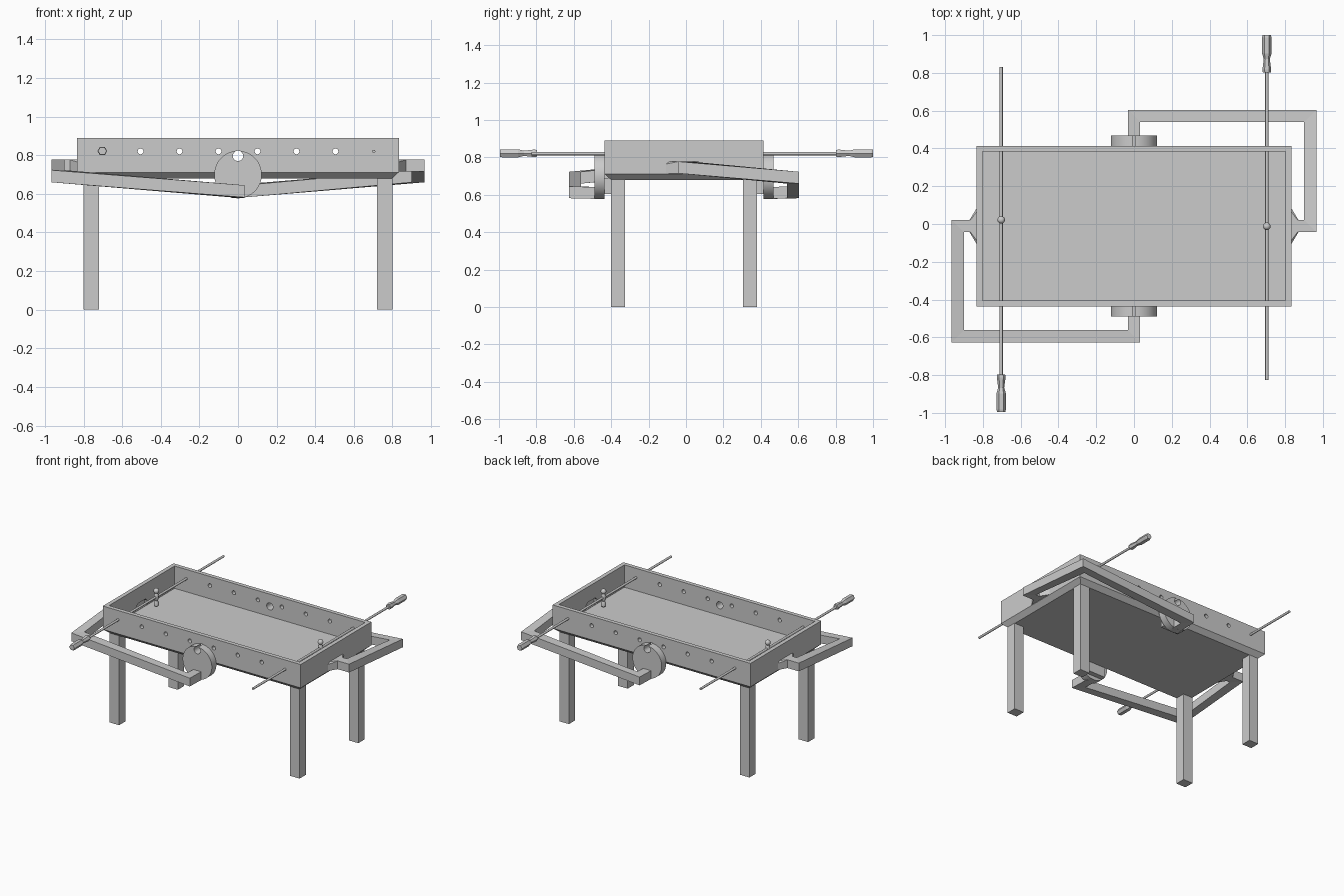
import bpy, bmesh, math

cube = bpy.data.objects.get("Cube")
if cube:
    bpy.data.objects.remove(cube, do_unlink=True)

grey = bpy.data.materials.new("plain_grey")
grey.use_nodes = True
tone = (0.6, 0.6, 0.6, 1)
grey.diffuse_color = tone
grey.node_tree.nodes["Principled BSDF"].inputs["Base Color"].default_value = tone

MID = -0.011     # centre line of the table along y
HX, HY = 0.833, 0.425
AXIS = 0.82      # height of the rods


def loft(name, shells, turn=1, mid=MID, smooth=False):
    """Skin each list of rings and cap its ends; turn=-1 spins the part half way round."""
    bm = bmesh.new()
    for rings in shells:
        loops = [[bm.verts.new((turn * x, turn * y + mid, z)) for x, y, z in r] for r in rings]
        for a, b in zip(loops, loops[1:]):
            n = len(a)
            for i in range(n):
                j = (i + 1) % n
                bm.faces.new((a[i], a[j], b[j], b[i]))
        bm.faces.new(loops[0])
        bm.faces.new(loops[-1])
    bmesh.ops.recalc_face_normals(bm, faces=bm.faces)
    mesh = bpy.data.meshes.new(name)
    bm.to_mesh(mesh)
    bm.free()
    mesh.materials.append(grey)
    obj = bpy.data.objects.new(name, mesh)
    bpy.context.collection.objects.link(obj)
    if smooth:
        shade(obj)
    return obj


def shade(obj):
    bpy.ops.object.select_all(action='DESELECT')
    obj.select_set(True)
    bpy.context.view_layer.objects.active = obj
    bpy.ops.object.shade_smooth_by_angle(angle=math.radians(35))


def rect(hx, hy, z, cx=0, cy=0):
    return [(cx - hx, cy - hy, z), (cx + hx, cy - hy, z), (cx + hx, cy + hy, z), (cx - hx, cy + hy, z)]


def ring_y(x, y, z, r, n):
    """Circle facing along y."""
    return [(x + r * math.cos(t * math.tau / n), y, z + r * math.sin(t * math.tau / n)) for t in range(n)]


def ring_z(x, y, z, r, n=16):
    """Circle facing up."""
    return [(x + r * math.cos(t * math.tau / n), y + r * math.sin(t * math.tau / n), z) for t in range(n)]


def rod(x, z, r, y0, y1, n):
    return [ring_y(x, y0, z, r, n), ring_y(x, y1, z, r, n)]


def cut(obj, cutter):
    mod = obj.modifiers.new("cut", 'BOOLEAN')
    mod.operation = 'DIFFERENCE'
    mod.solver = 'EXACT'
    mod.object = cutter
    bpy.context.view_layer.objects.active = obj
    bpy.ops.object.modifier_apply(modifier=mod.name)


# Tray with chamfered underside, walls and sunken floor
wall = 0.031
tray = loft("table_tray", [[
    rect(HX - 0.035, HY - 0.035, 0.68), rect(HX, HY, 0.712), rect(HX, HY, 0.89),
    rect(HX - wall, HY - wall, 0.89), rect(HX - wall, HY - wall, 0.72)]])

# Cutters: rod holes, ball entry and end goals
holes = [rod(x, AXIS, 0.015, -0.6, 0.6, 16) for x in (-0.505, -0.303, -0.101, 0.101, 0.303, 0.505)]
holes.append(rod(0, 0.797, 0.027, -0.6, 0.6, 24))
hole_cutter = loft("hole_cutter", holes)
goal_cutter = loft("goal_cutter", [[rect(0.9, 0.07, 0.723), rect(0.9, 0.07, 0.75), rect(0.9, 0.045, 0.773)]])
for c in (hole_cutter, goal_cutter):
    c.hide_render = True
    cut(tray, c)

# Legs
for sx, side in ((-1, "right"), (1, "left")):
    for sy, end in ((-1, "front"), (1, "back")):
        loft(f"{end}_{side}_leg", [[rect(0.04, 0.0375, z, sx * 0.76, sy * 0.353) for z in (0, 0.69)]])

# Ball return parts, repeated with a half turn
outer = [(0.86, -0.0325), (0.965, -0.0325), (0.965, 0.6155), (-0.0325, 0.6155), (-0.0325, 0.46)]
inner = [(0.86, 0.0325), (0.9, 0.0325), (0.9, 0.5505), (0.0325, 0.5505), (0.0325, 0.46)]
floor = [0.715, 0.715, 0.66, 0.582, 0.578]
for s, end in ((1, "back"), (-1, "front")):
    # Sloping square chute round the corner
    sections = [[(*o, z), (*i, z), (*i, z + 0.063), (*o, z + 0.063)]
                for o, i, z in zip(outer, inner, floor)]
    loft(f"{end}_ball_chute", [sections], s)
    # Funnel from the end goal into the chute
    funnel = [[(x, -w, 0.715), (x, w, 0.715), (x, w, side_top), (x, w * 0.8, 0.778),
               (x, -w * 0.8, 0.778), (x, -w, side_top)]
              for x, w, side_top in ((HX - 0.003, 0.1, 0.764), (0.87, 0.033, 0.777))]
    loft(f"{end}_goal_funnel", [funnel], s)
    # Round ball drum with entry hole, and its block under the table
    drum = loft(f"{end}_ball_drum", [rod(0, 0.70, 0.123, HY, HY + 0.054, 64)], s)
    cut(drum, hole_cutter)
    shade(drum)
    loft(f"{end}_drum_block", [[rect(0.075, 0.022, z, 0, HY - 0.015) for z in (0.605, 0.69)]], s)

for c in (hole_cutter, goal_cutter):
    bpy.data.objects.remove(c, do_unlink=True)

# Rods with six-sided grips and one player each
X = 0.703
for s, side in ((1, "left"), (-1, "right")):
    loft(f"{side}_rod", [rod(X, AXIS, 0.0085, -0.828, 0.82, 16)], s, 0.003, True)
    grip = [(0.8, 0.021), (0.815, 0.023), (0.87, 0.016), (0.9, 0.025), (0.985, 0.025), (0.997, 0.022)]
    loft(f"{side}_grip", [[ring_y(X, y, AXIS + 0.002, r, 6) for y, r in grip]], s, 0.003)
    body = [(0.75, 0.014), (0.756, 0.018), (0.778, 0.017), (0.793, 0.01), (0.806, 0.016),
            (0.835, 0.016), (0.85, 0.008)]
    head = [(0.865 - 0.02 * math.cos(a), 0.02 * math.sin(a))
            for a in (math.pi * k / 8 for k in range(1, 8))]
    loft(f"{side}_player", [[ring_z(X, -0.017, z, r) for z, r in part] for part in (body, head)],
         s, 0.005, True)
